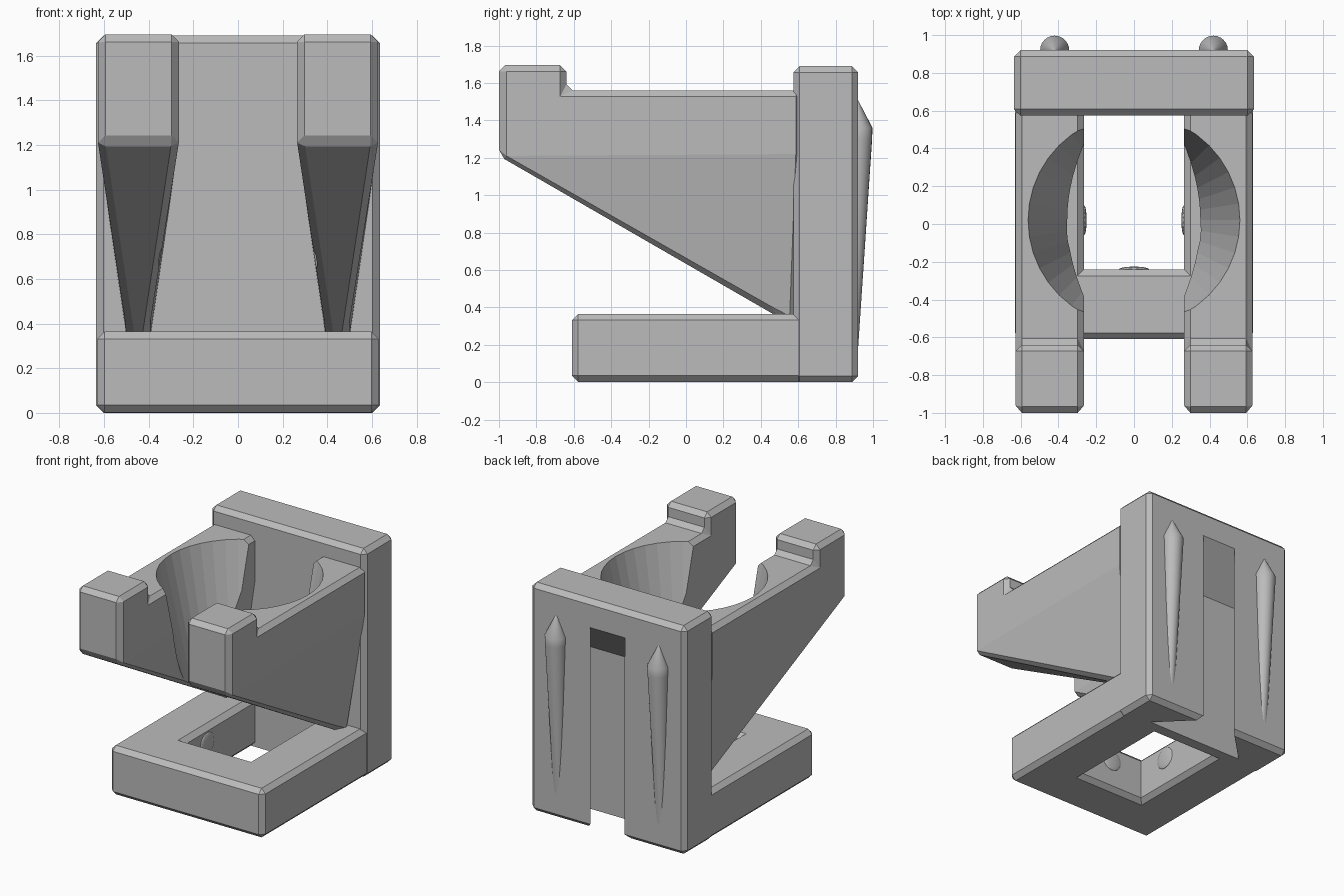
import bpy, bmesh
from mathutils import Vector, Matrix

cube = bpy.data.objects.get("Cube")
if cube:
    bpy.data.objects.remove(cube, do_unlink=True)

grey = bpy.data.materials.new("plain grey")
grey.use_nodes = True
grey.diffuse_color = (0.5, 0.5, 0.5, 1)
grey.node_tree.nodes["Principled BSDF"].inputs["Base Color"].default_value = (0.5, 0.5, 0.5, 1)


def finish(name, bm):
    bmesh.ops.recalc_face_normals(bm, faces=bm.faces[:])
    mesh = bpy.data.meshes.new(name)
    bm.to_mesh(mesh)
    bm.free()
    mesh.materials.append(grey)
    obj = bpy.data.objects.new(name, mesh)
    bpy.context.collection.objects.link(obj)
    return obj


def apply_mod(obj, kind, **settings):
    mod = obj.modifiers.new(kind.title(), kind)
    for key, value in settings.items():
        setattr(mod, key, value)
    bpy.context.view_layer.objects.active = obj
    bpy.ops.object.modifier_apply(modifier=mod.name)


def chamfer(obj):
    apply_mod(obj, 'BEVEL', width=0.033, segments=1, limit_method='ANGLE', offset_type='OFFSET')


def cut(obj, cutter):
    cutter.hide_render = True
    apply_mod(obj, 'BOOLEAN', operation='DIFFERENCE', solver='EXACT', object=cutter)
    bpy.data.objects.remove(cutter, do_unlink=True)


def loft(name, sections):
    """Join equal rings of points into a closed solid."""
    bm = bmesh.new()
    rings = [[bm.verts.new(p) for p in s] for s in sections]
    n = len(rings[0])
    for a, b in zip(rings, rings[1:]):
        for i in range(n):
            j = (i + 1) % n
            bm.faces.new((a[i], a[j], b[j], b[i]))
    bm.faces.new(rings[0])
    bm.faces.new(rings[-1])
    return finish(name, bm)


def trapezoid(z, hw0, y0, hw1, y1):
    return [(-hw0, y0, z), (hw0, y0, z), (hw1, y1, z), (-hw1, y1, z)]


def box(name, hw, y0, y1, z0, z1):
    return loft(name, [trapezoid(z, hw, y0, hw, y1) for z in (z0, z1)])


# Back plate with an undercut mounting slot open at the bottom
plate = box("back_plate", 0.635, 0.575, 0.92, 0, 1.69)
chamfer(plate)
slot = loft("slot_cutter", [
    trapezoid(-0.1, 0.40, 0.66, 0.125, 0.935),
    trapezoid(1.20, 0.40, 0.66, 0.125, 0.935),
    trapezoid(1.50, 0.135, 0.93, 0.125, 0.935)])
cut(plate, slot)

# Base frame with a chamfered square opening
base = box("base_frame", 0.63, -0.61, 0.64, 0.002, 0.365)
chamfer(base)
hole_sections = []
for z, grow in ((-0.03, 0.065), (0.035, 0), (0.33, 0), (0.395, 0.065)):
    hw, y = 0.265 + grow, -0.24 - grow
    hole_sections.append(trapezoid(z, hw, y, hw, 0.575))
cut(base, loft("hole_cutter", hole_sections))

# Shallow grip bumps inside the opening
for name, pos, axis in (("left_grip", (0.265, 0.02, 0.24), 0),
                        ("right_grip", (-0.265, 0.02, 0.24), 0),
                        ("front_grip", (0, -0.24, 0.24), 1)):
    bm = bmesh.new()
    bmesh.ops.create_uvsphere(bm, u_segments=24, v_segments=12, radius=0.08)
    squash = Vector((1, 1, 1))
    squash[axis] = 0.18
    bmesh.ops.scale(bm, vec=squash, verts=bm.verts[:])
    bmesh.ops.translate(bm, vec=pos, verts=bm.verts[:])
    finish(name, bm)


# Bracket arms: a side profile whose lower part narrows towards the foot
def arm(name, side):
    upper = [(0.62, 1.22), (0.62, 1.56), (-0.64, 1.56), (-0.64, 1.695), (-1, 1.695), (-1, 1.21)]
    foot = [(0.50, 0.345), (0.585, 0.30)]
    bm = bmesh.new()
    sides = []
    for sign in (-1, 1):
        top = [bm.verts.new((side * (0.446 + sign * 0.181), y, z)) for y, z in upper]
        low = [bm.verts.new((side * (0.446 + sign * 0.05), y, z)) for y, z in foot]
        bm.faces.new(top)
        bm.faces.new([top[0], top[-1]] + low)
        sides.append(top + low)
    a, b = sides
    for i in range(len(a)):
        j = (i + 1) % len(a)
        bm.faces.new((a[i], a[j], b[j], b[i]))
    obj = finish(name, bm)
    chamfer(obj)

    # Tapered round seat
    bm = bmesh.new()
    bmesh.ops.create_cone(bm, cap_ends=True, segments=40, radius1=0.31, radius2=0.595,
                          depth=1.25, matrix=Matrix.Translation((0, 0.02, 1.085)))
    cut(obj, finish("seat_cutter", bm))


arm("left_arm", 1)
arm("right_arm", -1)


# Tapered guide ribs on the back, sinking into the plate towards the bottom
def rib(name, x):
    bm = bmesh.new()
    rings = []
    for z, y, r in ((0.18, 0.88, 0.04), (1.30, 0.92, 0.075), (1.36, 0.92, 0.077), (1.51, 0.915, 0.004)):
        ring = bmesh.ops.create_circle(bm, segments=24, radius=r,
                                       matrix=Matrix.Translation((x, y, z)))["verts"]
        rings.append(ring)
    for a, b in zip(rings, rings[1:]):
        for i in range(24):
            j = (i + 1) % 24
            bm.faces.new((a[i], a[j], b[j], b[i]))
    bm.faces.new(rings[0])
    bm.faces.new(rings[-1])
    obj = finish(name, bm)
    bpy.ops.object.select_all(action='DESELECT')
    obj.select_set(True)
    bpy.context.view_layer.objects.active = obj
    bpy.ops.object.shade_smooth_by_angle()


rib("left_rib", 0.42)
rib("right_rib", -0.42)
